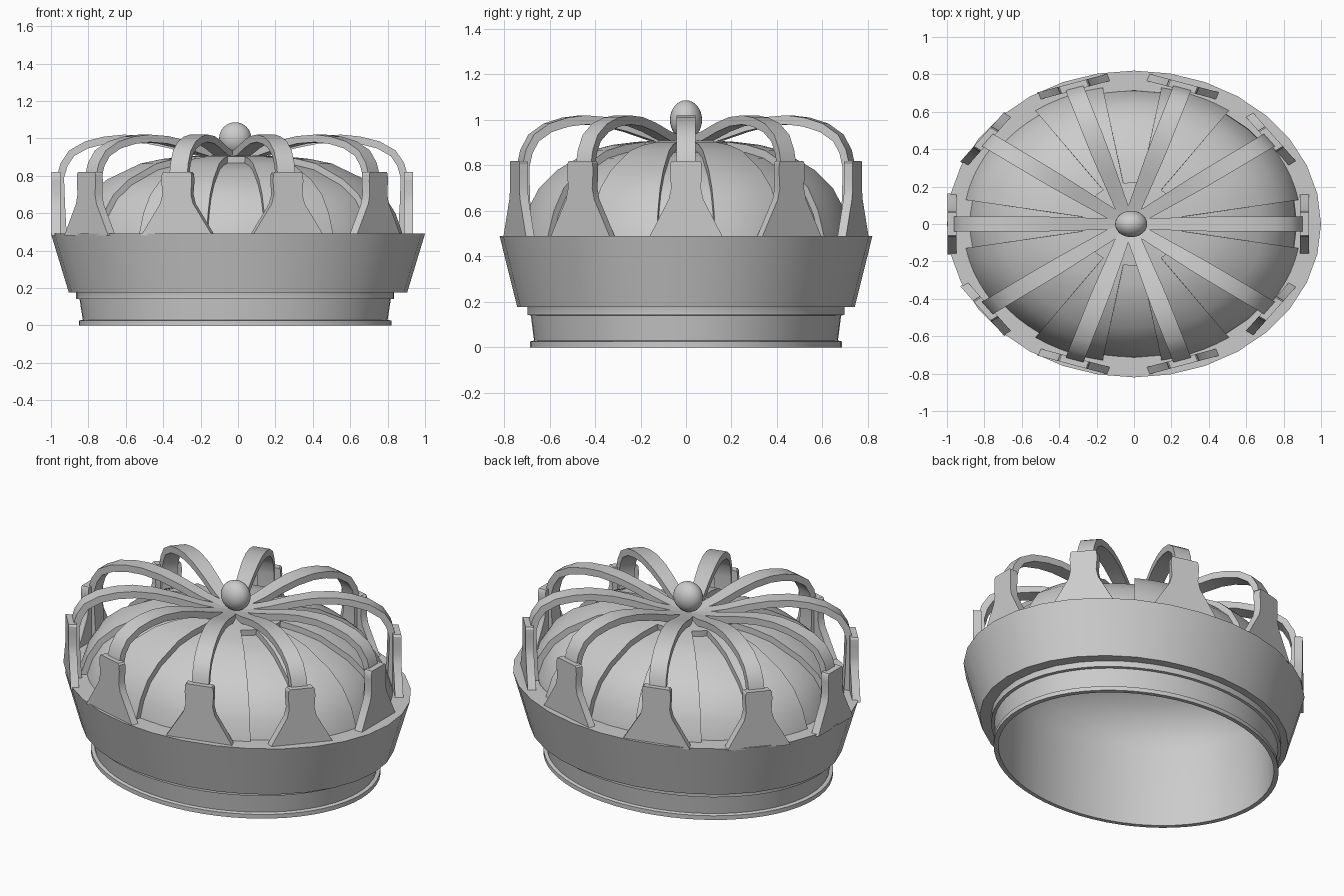
import bpy, bmesh, math
from mathutils import Matrix, Vector

if "Cube" in bpy.data.objects:
    bpy.data.objects.remove(bpy.data.objects["Cube"])

GREY = (0.6, 0.6, 0.6, 1)
metal = bpy.data.materials.new("plain_grey")
metal.use_nodes = True
metal.diffuse_color = GREY
metal.node_tree.nodes["Principled BSDF"].inputs["Base Color"].default_value = GREY

OVAL = Matrix.Diagonal((1, 0.82, 1, 1))   # the whole crown is a squashed circle


def finish(bm, name, shift=0.0, turn=0.0, angle=32):
    """Turn, squash to the oval plan, shift and shade one part."""
    bmesh.ops.recalc_face_normals(bm, faces=bm.faces)
    bm.transform(Matrix.Translation((shift, 0, 0)) @ OVAL @ Matrix.Rotation(turn, 4, 'Z'))
    mesh = bpy.data.meshes.new(name)
    bm.to_mesh(mesh)
    bm.free()
    mesh.materials.append(metal)
    ob = bpy.data.objects.new(name, mesh)
    bpy.context.collection.objects.link(ob)
    bpy.ops.object.select_all(action='DESELECT')
    ob.select_set(True)
    bpy.context.view_layer.objects.active = ob
    bpy.ops.object.shade_smooth_by_angle(angle=math.radians(angle))


def lathe(profile, steps, closed=True):
    """Spin a (radius, z) profile round the z axis."""
    bm = bmesh.new()
    verts = [bm.verts.new((r, 0, z)) for r, z in profile]
    pairs = list(zip(verts, verts[1:]))
    if closed:
        pairs.append((verts[-1], verts[0]))
    edges = [bm.edges.new(p) for p in pairs]
    bmesh.ops.spin(bm, geom=verts + edges, axis=(0, 0, 1), cent=(0, 0, 0),
                   angle=math.tau, steps=steps, use_merge=False)
    bmesh.ops.remove_doubles(bm, verts=bm.verts, dist=0.0005)
    return bm


def prism(front, back):
    """Solid between two matching outlines."""
    bm = bmesh.new()
    a = [bm.verts.new(p) for p in front]
    b = [bm.verts.new(p) for p in back]
    bm.faces.new(a)
    bm.faces.new(b[::-1])
    for i in range(len(a)):
        bm.faces.new((a[i - 1], a[i], b[i], b[i - 1]))
    return bm


# Base band with foot lip and upper collar, running up into a smooth lining
finish(lathe([(0.836, 0), (0.836, 0.025), (0.815, 0.03), (0.832, 0.14), (0.85, 0.142),
              (0.85, 0.18), (0.86, 0.2), (0.83, 0.2), (0.82, 0.48), (0.78, 0.6),
              (0.68, 0.7), (0.5, 0.79), (0.25, 0.84), (0, 0.85), (0.25, 0.835),
              (0.49, 0.785), (0.67, 0.695), (0.77, 0.595), (0.81, 0.48), (0.808, 0)], 64),
       "base_band_and_lining", -0.015)

# Flared main band
finish(lathe([(0.905, 0.177), (1.0, 0.49), (0.87, 0.49), (0.84, 0.177)], 32), "flared_band")

# Cap dome with eight sunken wedge panels
dome = lathe([(0.915, 0.44), (0.9, 0.5), (0.865, 0.6), (0.8, 0.7), (0.7, 0.78),
              (0.52, 0.865), (0.4, 0.89), (0.27, 0.903), (0.12, 0.91), (0, 0.912)], 72, False)
bmesh.ops.recalc_face_normals(dome, faces=dome.faces)


def in_panel(face):
    c = face.calc_center_median()
    a = math.degrees(math.atan2(c.y, c.x)) % 45
    return min(a, 45 - a) < 10 and math.hypot(c.x, c.y) > 0.27


bmesh.ops.inset_region(dome, faces=[f for f in dome.faces if in_panel(f)],
                       thickness=0.001, depth=-0.035, use_boundary=False)
finish(dome, "cap_dome", -0.01)

# Arch centre line, thickened to a strip that narrows towards the middle
path = [Vector(p) for p in [(0.905, 0.47), (0.915, 0.65), (0.92, 0.79), (0.9, 0.86),
                            (0.86, 0.92), (0.78, 0.965), (0.68, 0.99), (0.58, 1.0),
                            (0.46, 0.992), (0.34, 0.968), (0.2, 0.93), (0.02, 0.895)]]
outer, inner = [], []
for i, p in enumerate(path):
    t = (path[min(i + 1, len(path) - 1)] - path[max(i - 1, 0)]).normalized()
    n = Vector((t.y, -t.x)) * 0.02
    outer.append(p + n)
    inner.append(p - n)


def arch():
    bm = bmesh.new()
    rings = []
    for o, i in zip(outer, inner):
        w = 0.033 + 0.017 * min(1, o.x / 0.5)
        rings.append([bm.verts.new(c) for c in ((o.x, -w, o.y), (o.x, w, o.y),
                                                (i.x, w, i.y), (i.x, -w, i.y))])
    for a, b in zip(rings, rings[1:]):
        for k in range(4):
            bm.faces.new((a[k - 1], a[k], b[k], b[k - 1]))
    bm.faces.new(rings[0])
    bm.faces.new(rings[-1])
    return bm


# Half outline of the flask-shaped point
half = [(0.2, 0.48), (0.15, 0.56), (0.093, 0.65), (0.08, 0.7), (0.085, 0.77),
        (0.083, 0.81), (0.075, 0.82)]
flask = half + [(-w, z) for w, z in reversed(half)]

for k in range(10):
    turn = k * math.tau / 10
    finish(arch(), f"arch_{k + 1}", -0.03, turn)
    finish(prism([(0.918, w, z) for w, z in flask], [(0.966, w, z) for w, z in flask]),
           f"crown_point_{k + 1}", -0.03, turn)

# Ball on top
ball = bmesh.new()
bmesh.ops.create_uvsphere(ball, u_segments=32, v_segments=16, radius=0.086)
bmesh.ops.translate(ball, verts=ball.verts, vec=(0, 0, 1.0))
finish(ball, "top_ball", -0.015)
